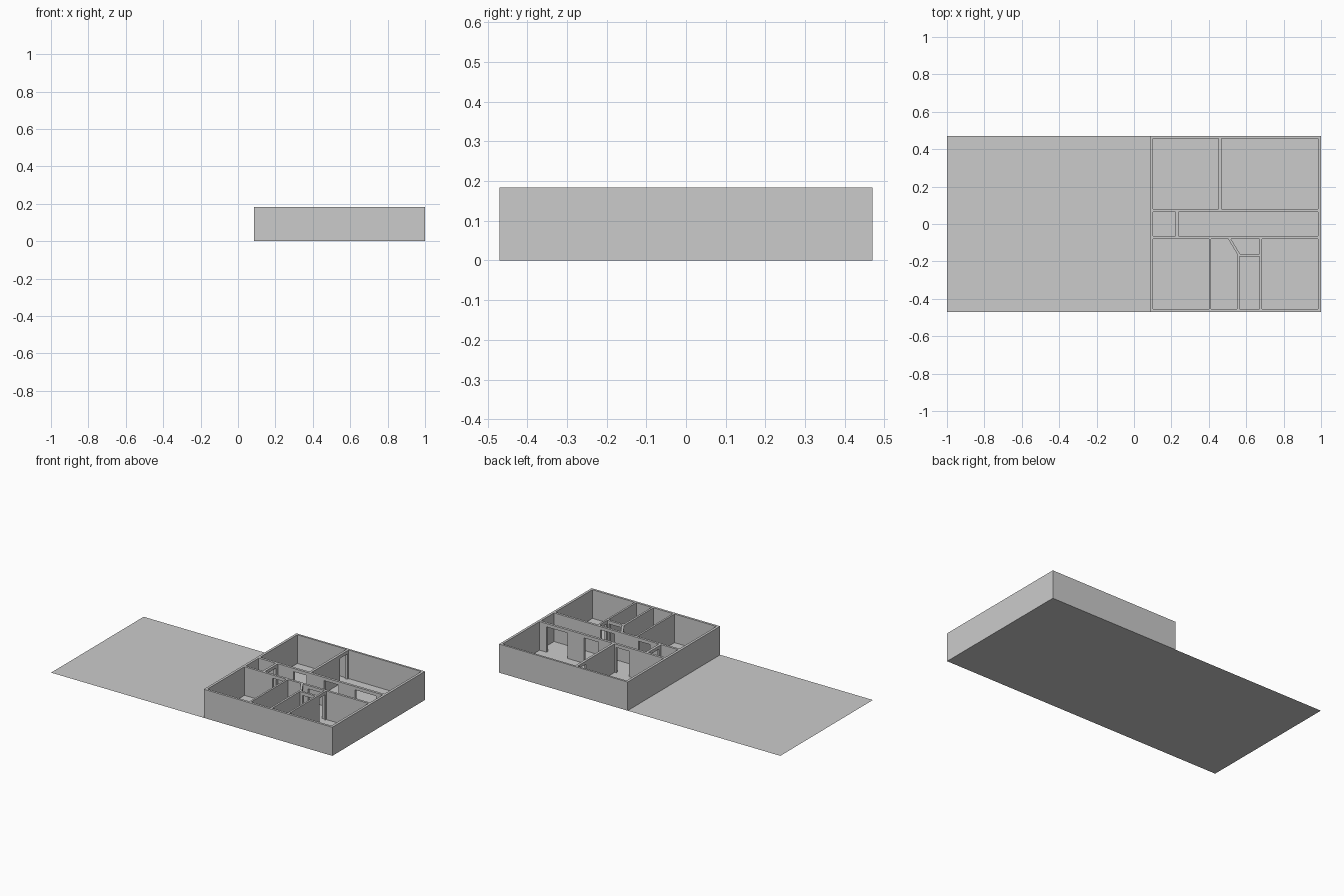
import bpy, bmesh

if "Cube" in bpy.data.objects:
    bpy.data.objects.remove(bpy.data.objects["Cube"])

H = 0.184      # wall height
DOOR = 0.163   # doorway height


def prism(name, pts, z0, z1):
    """Extrude a flat outline from z0 to z1."""
    bm = bmesh.new()
    face = bm.faces.new([bm.verts.new((x, y, z0)) for x, y in pts])
    if z1 > z0:
        out = bmesh.ops.extrude_face_region(bm, geom=[face])
        verts = [g for g in out["geom"] if isinstance(g, bmesh.types.BMVert)]
        bmesh.ops.translate(bm, verts=verts, vec=(0, 0, z1 - z0))
        bmesh.ops.recalc_face_normals(bm, faces=bm.faces)
    mesh = bpy.data.meshes.new(name)
    bm.to_mesh(mesh)
    bm.free()
    obj = bpy.data.objects.new(name, mesh)
    bpy.context.collection.objects.link(obj)
    return obj


def rect(x0, x1, y0, y1):
    return [(x0, y0), (x1, y0), (x1, y1), (x0, y1)]


def cut(target, pts, z0, z1):
    cutter = prism("cutter", pts, z0, z1)
    cutter.hide_render = True
    mod = target.modifiers.new("cut", "BOOLEAN")
    mod.operation = "DIFFERENCE"
    mod.solver = "EXACT"
    mod.object = cutter
    bpy.context.view_layer.objects.active = target
    bpy.ops.object.modifier_apply(modifier=mod.name)
    bpy.data.objects.remove(cutter)


# flat plot of land, also the floor of the house
prism("ground_plane", rect(-1, 1, -0.47, 0.47), 0, 0)

# solid house block, hollowed out into rooms
walls = prism("house_walls", rect(0.086, 1, -0.47, 0.47), 0, H)

rooms = [
    rect(0.102, 0.451, 0.081, 0.457),      # back left
    rect(0.467, 0.984, 0.081, 0.457),      # back right
    rect(0.102, 0.222, -0.065, 0.065),     # hall closet
    rect(0.238, 0.984, -0.065, 0.065),     # hall
    rect(0.102, 0.400, -0.455, -0.080),    # front left
    [(0.412, -0.455), (0.550, -0.455), (0.550, -0.158), (0.503, -0.080), (0.412, -0.080)],
    [(0.567, -0.160), (0.672, -0.160), (0.672, -0.080), (0.519, -0.080)],  # lobby
    rect(0.563, 0.672, -0.455, -0.174),    # bathroom
    rect(0.684, 0.984, -0.455, -0.080),    # front right
]
for outline in rooms:
    cut(walls, outline, -0.05, H + 0.05)

# doorways, leaving lintels above
doors = [
    rect(0.786, 0.935, 0.055, 0.091),      # wide hall opening
    rect(0.565, 0.670, 0.055, 0.091),      # hall to back right
    rect(0.350, 0.440, 0.055, 0.091),      # hall to back left
    rect(0.441, 0.477, 0.370, 0.445),      # between the back rooms
    rect(0.212, 0.248, -0.045, 0.045),     # closet
    rect(0.300, 0.385, -0.090, -0.055),    # front left
    rect(0.555, 0.655, -0.090, -0.055),    # lobby from hall
    rect(0.580, 0.660, -0.184, -0.150),    # bathroom
    rect(0.664, 0.692, -0.150, -0.088),    # front right
    [(0.506, -0.103), (0.536, -0.152), (0.564, -0.138), (0.534, -0.089)],  # angled wall
]
for outline in doors:
    cut(walls, outline, -0.05, DOOR)
